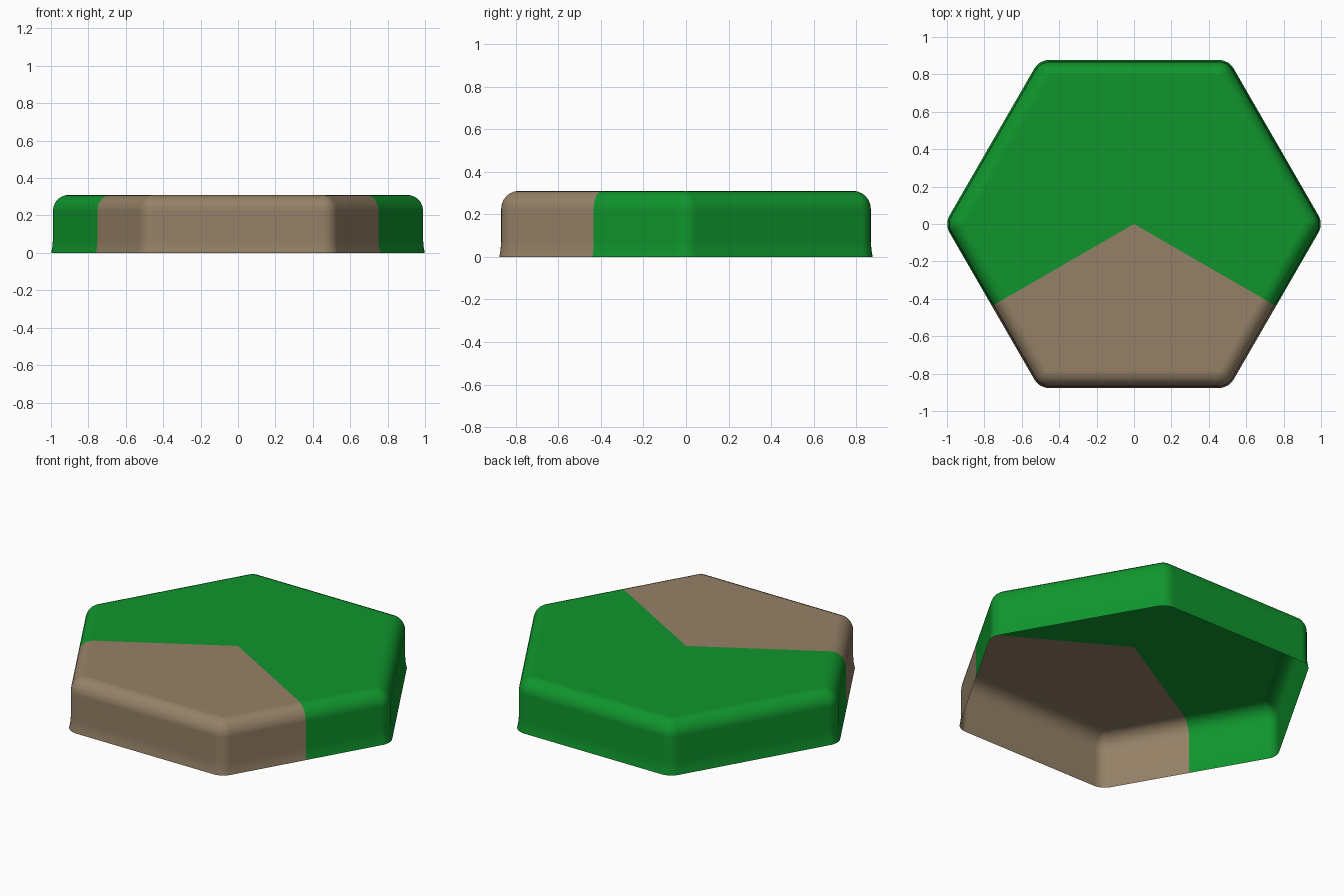
import bpy, bmesh
from math import sin, cos, pi, radians

if "Cube" in bpy.data.objects:
    bpy.data.objects.remove(bpy.data.objects["Cube"])

CORE = 0.785      # apothem of the flat hexagonal top
HEIGHT = 0.31
ROUND = 0.083     # radius of the top edge
FLARE = [(0.092, 0.0), (0.0865, 0.03), (0.083, 0.07)]   # (offset from core, z)
PROFILE = FLARE + [(ROUND * cos(i * pi / 12), HEIGHT - 0.085 + 0.085 * sin(i * pi / 12))
                   for i in range(7)]
CORNER_STEPS = 6


def polar(r, deg):
    return r * cos(radians(deg)), r * sin(radians(deg))


def outline(corners, d):
    """Rounded hexagon edge between two side midpoints, offset d from the core."""
    pts = [polar(CORE + d, corners[0] - 30)]
    for c in corners:
        cx, cy = polar(CORE * 2 / 3 ** 0.5, c)
        for i in range(CORNER_STEPS + 1):
            ox, oy = polar(d, c - 30 + 60 * i / CORNER_STEPS)
            pts.append((cx + ox, cy + oy))
    pts.append(polar(CORE + d, corners[-1] + 30))
    return pts


def sector(name, corners, colour):
    """Open-bottomed slice of the tile containing the given hexagon corners."""
    bm = bmesh.new()
    rings = [[bm.verts.new((x, y, z)) for x, y in outline(corners, d)] for d, z in PROFILE]
    for lo, hi in zip(rings, rings[1:]):
        for i in range(len(lo) - 1):
            bm.faces.new((lo[i], lo[i + 1], hi[i + 1], hi[i]))
    # flat top fans out from the tile centre
    centre = bm.verts.new((0, 0, HEIGHT))
    top = rings[-1]
    for a, b in zip(top, top[1:]):
        bm.faces.new((a, b, centre))
    bmesh.ops.remove_doubles(bm, verts=bm.verts, dist=1e-4)
    for f in bm.faces:
        f.smooth = True
    me = bpy.data.meshes.new(name)
    bm.to_mesh(me)
    bm.free()
    mat = bpy.data.materials.new(name + "_colour")
    mat.diffuse_color = colour
    mat.use_nodes = True
    mat.node_tree.nodes["Principled BSDF"].inputs["Base Color"].default_value = mat.diffuse_color
    me.materials.append(mat)
    ob = bpy.data.objects.new(name, me)
    bpy.context.collection.objects.link(ob)
    # keep the large top flat in shading
    wn = ob.modifiers.new("flat_top_shading", 'WEIGHTED_NORMAL')
    wn.weight = 100
    return ob


# grass covers four corners, dirt covers the two front ones
sector("grass", [0, 60, 120, 180], (0.005, 0.30, 0.026, 1))
sector("dirt", [-120, -60], (0.30, 0.22, 0.135, 1))
